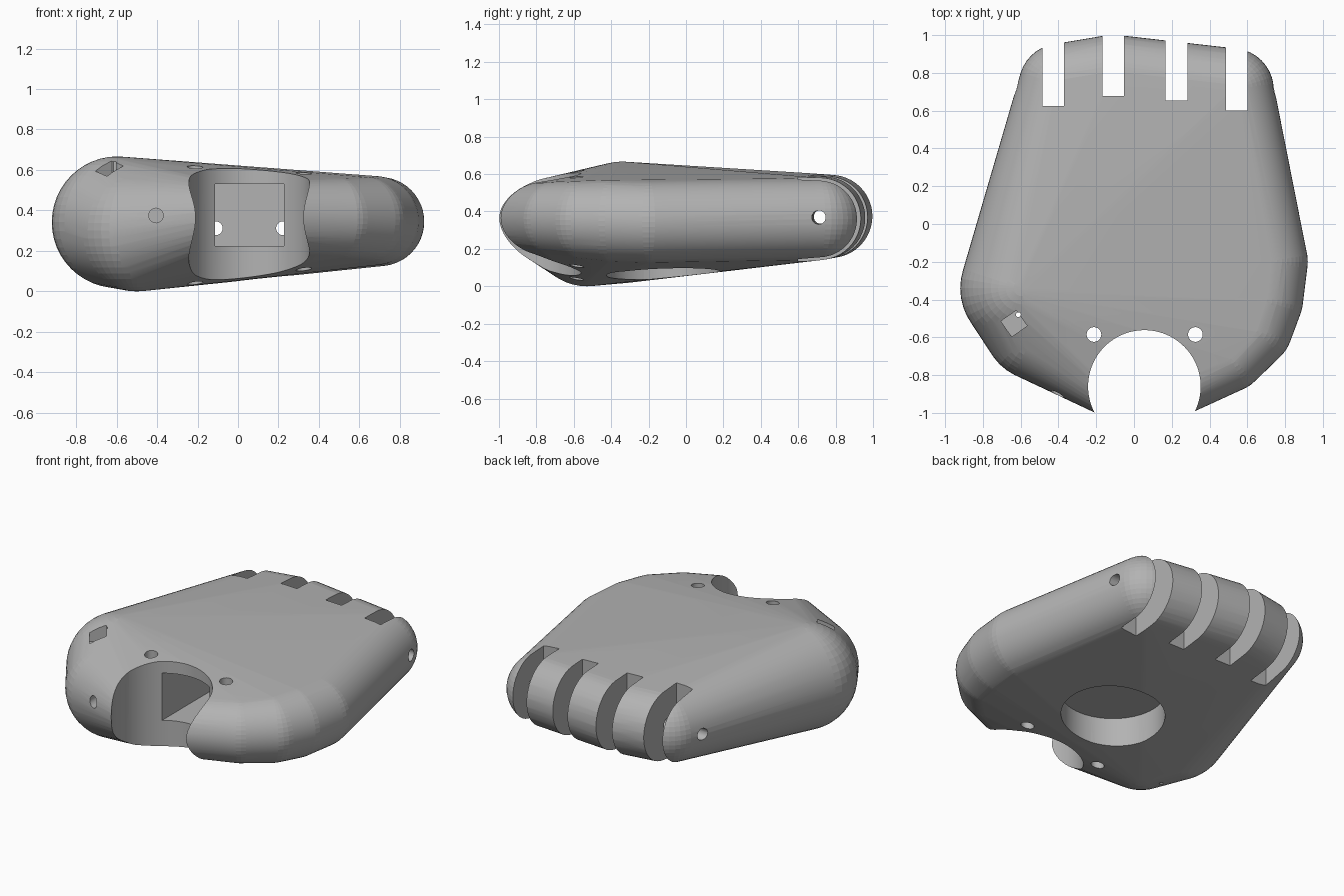
import bpy, bmesh, math
from mathutils import Vector, Matrix

if "Cube" in bpy.data.objects:
    bpy.data.objects.remove(bpy.data.objects["Cube"])

grey = bpy.data.materials.new("light_grey")
grey.diffuse_color = (0.45, 0.45, 0.45, 1)
grey.use_nodes = True
grey.node_tree.nodes["Principled BSDF"].inputs["Base Color"].default_value = grey.diffuse_color


def finish(bm, name):
    me = bpy.data.meshes.new(name)
    bm.to_mesh(me)
    bm.free()
    ob = bpy.data.objects.new(name, me)
    bpy.context.collection.objects.link(ob)
    return ob


# Palm shell: hull stretched over rounded corner balls (x, y, z, radius)
balls = [
    (-0.595, -0.34, 0.342, 0.325), (-0.50, -0.53, 0.30, 0.30),   # thumb mound
    (-0.12, -0.83, 0.365, 0.19), (0.24, -0.82, 0.365, 0.19),     # wrist
    (0.50, -0.69, 0.36, 0.20), (0.63, -0.55, 0.355, 0.21),       # outer edge
    (0.675, -0.40, 0.35, 0.22), (0.70, -0.20, 0.345, 0.22),
    (-0.39, 0.735, 0.372, 0.22), (-0.11, 0.78, 0.375, 0.222),    # knuckles
    (0.52, 0.71, 0.36, 0.22),
]
bm = bmesh.new()
for x, y, z, r in balls:
    bmesh.ops.create_uvsphere(bm, u_segments=40, v_segments=24, radius=r,
                              matrix=Matrix.Translation((x, y, z)))
res = bmesh.ops.convex_hull(bm, input=bm.verts)
junk = set(res["geom_interior"]) | set(res["geom_unused"])
bmesh.ops.delete(bm, geom=[g for g in junk if isinstance(g, bmesh.types.BMVert)],
                 context='VERTS')
bmesh.ops.recalc_face_normals(bm, faces=bm.faces)
palm = finish(bm, "palm")
palm.data.materials.append(grey)
bpy.context.view_layer.objects.active = palm
palm.select_set(True)


def cut(bm):
    """Subtract a cutter mesh from the palm and discard it."""
    tool = finish(bm, "cutter")
    tool.hide_render = True
    tool.data.materials.append(grey)
    mod = palm.modifiers.new("cut", 'BOOLEAN')
    mod.operation, mod.solver, mod.object = 'DIFFERENCE', 'EXACT', tool
    bpy.ops.object.modifier_apply(modifier=mod.name)
    bpy.data.objects.remove(tool)


def cut_box(lo, hi, turn=0):
    lo, hi = Vector(lo), Vector(hi)
    bm = bmesh.new()
    bmesh.ops.create_cube(bm, size=1, matrix=Matrix.Translation((lo + hi) / 2)
                          @ Matrix.Rotation(turn, 4, 'Z')
                          @ Matrix.Diagonal((*(hi - lo), 1)))
    cut(bm)


def cut_rod(a, b, r, n=24):
    a, b = Vector(a), Vector(b)
    d = b - a
    bm = bmesh.new()
    bmesh.ops.create_cone(bm, cap_ends=True, segments=n, radius1=r, radius2=r,
                          depth=d.length, matrix=Matrix.Translation((a + b) / 2)
                          @ d.to_track_quat('Z', 'Y').to_matrix().to_4x4())
    cut(bm)


# Finger slots
for x0, x1, y in [(-0.485, -0.37, 0.625), (-0.168, -0.053, 0.677),
                  (0.168, 0.283, 0.655), (0.487, 0.60, 0.60)]:
    cut_box((x0, y, -0.2), (x1, 1.2, 0.9))

# Wrist notch, and the square passage leading to the inner pocket
cut_rod((0.055, -0.86, -0.2), (0.055, -0.86, 0.9), 0.298, 96)
cut_box((-0.113, -0.75, 0.225), (0.227, 0.17, 0.53))

# Round pocket opening in the underside
cut_rod((0.06, -0.12, -0.2), (0.06, -0.12, 0.224), 0.305, 72)

# Wrist screw holes
for x in (-0.212, 0.325):
    cut_rod((x, -0.585, -0.2), (x, -0.585, 0.9), 0.039)

# Knuckle axle
cut_rod((-0.9, 0.722, 0.372), (1.0, 0.708, 0.368), 0.037)

# Tendon channels from pocket to finger slots
for x0, x1, y in [(-0.11, -0.11, 0.75), (0.222, 0.222, 0.72),
                  (-0.09, -0.43, 0.68), (0.20, 0.545, 0.66)]:
    cut_rod((x0, 0.10, 0.312), (x1, y, 0.312), 0.034, 20)

# Thumb socket, axle and tendon channel
cut_box((-0.685, -0.577, 0.54), (-0.585, -0.477, 0.80), math.radians(35))
cut_rod((-0.405, -1.2, 0.375), (-0.405, -0.60, 0.375), 0.036)
cut_rod((-0.612, -0.48, -0.2), (-0.612, -0.48, 0.9), 0.013, 12)
cut_rod((-0.60, -0.46, 0.50), (-0.05, -0.08, 0.35), 0.03, 16)

bpy.ops.object.shade_smooth_by_angle(angle=math.radians(30))
